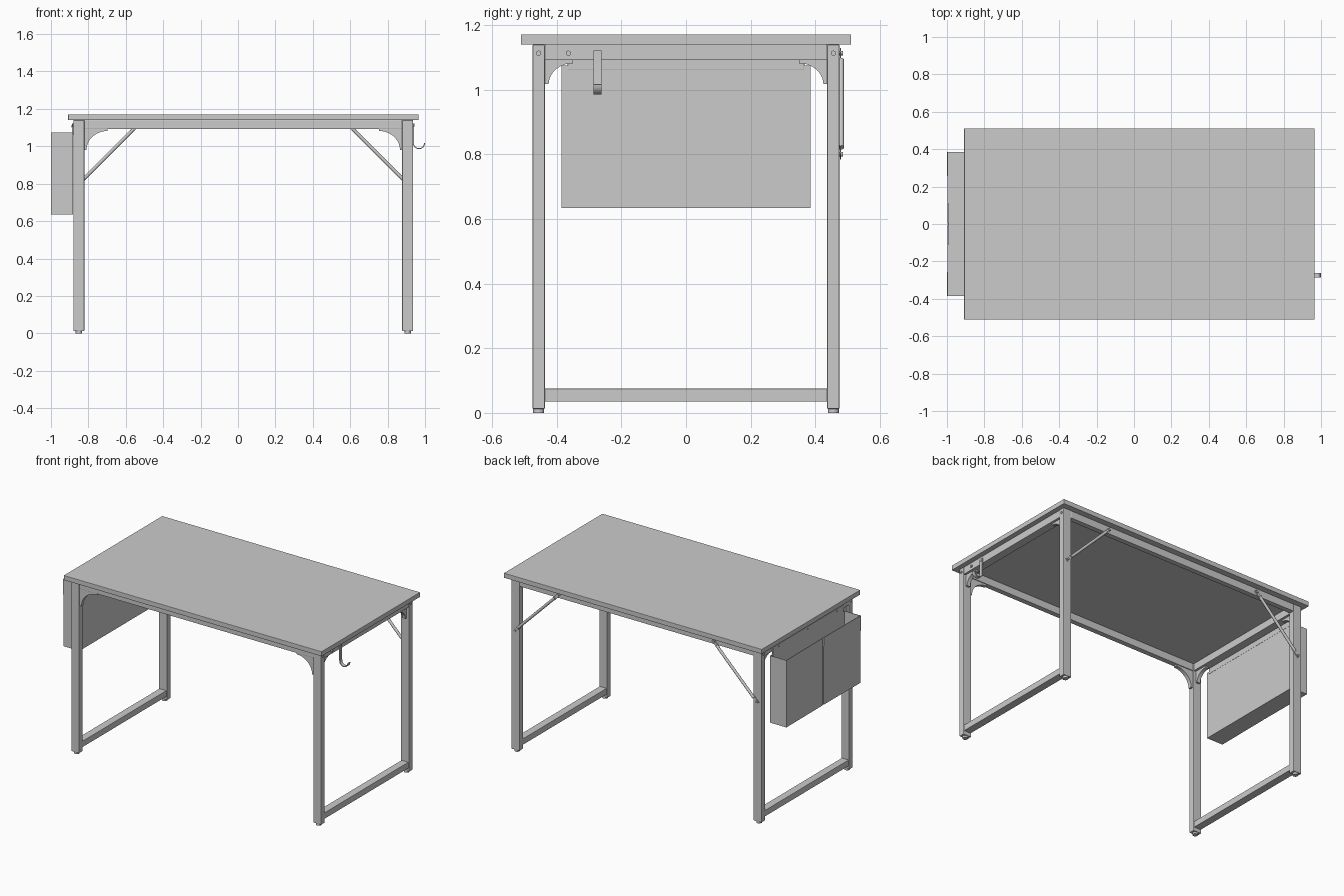
import bpy, bmesh, math
from mathutils import Vector, Matrix

if "Cube" in bpy.data.objects:
    bpy.data.objects.remove(bpy.data.objects["Cube"])


def finish(name, bm, bevel=0.0, smooth=False):
    bmesh.ops.recalc_face_normals(bm, faces=bm.faces[:])
    me = bpy.data.meshes.new(name)
    bm.to_mesh(me)
    bm.free()
    ob = bpy.data.objects.new(name, me)
    bpy.context.collection.objects.link(ob)
    if bevel:
        m = ob.modifiers.new("bevel", "BEVEL")
        m.width, m.segments = bevel, 2
    if smooth:
        bpy.ops.object.select_all(action='DESELECT')
        ob.select_set(True)
        bpy.context.view_layer.objects.active = ob
        bpy.ops.object.shade_smooth_by_angle(angle=math.radians(35))
    return ob


def box(name, lo, hi, bevel=0.0):
    lo, hi = Vector(lo), Vector(hi)
    bm = bmesh.new()
    bmesh.ops.create_cube(bm, size=1)
    for v in bm.verts:
        v.co = (lo + hi) / 2 + Vector(a * b for a, b in zip(v.co, hi - lo))
    return finish(name, bm, bevel)


def rod(name, a, b, r, seg=16):
    a, b = Vector(a), Vector(b)
    d = b - a
    bm = bmesh.new()
    mat = Matrix.Translation((a + b) / 2) @ d.to_track_quat('Z', 'Y').to_matrix().to_4x4()
    bmesh.ops.create_cone(bm, cap_ends=True, segments=seg, radius1=r, radius2=r,
                          depth=d.length, matrix=mat)
    return finish(name, bm, smooth=True)


def prism(name, pts, shift, smooth=True):
    """Extrude a closed planar outline along a vector."""
    bm = bmesh.new()
    f = bm.faces.new([bm.verts.new(p) for p in pts])
    g = bmesh.ops.extrude_face_region(bm, geom=[f])
    bmesh.ops.translate(bm, vec=shift,
                        verts=[e for e in g["geom"] if isinstance(e, bmesh.types.BMVert)])
    return finish(name, bm, smooth=smooth)


def gusset(name, corner, along, w, h, shift):
    """Corner bracket with a concave elliptical edge."""
    c, a = Vector(corner), Vector(along)
    pts = [c]
    for i in range(11):
        t = i / 10 * math.pi / 2
        u = 0.012 + (w - 0.012) * (1 - math.cos(t))
        v = 0.010 + (h - 0.010) * (1 - math.sin(t))
        pts.append(c + a * u - Vector((0, 0, v)))
        if i == 0:
            pts.insert(1, c - Vector((0, 0, h)))
    pts.append(c + a * w)
    return prism(name, pts, shift)


# Tabletop
box("tabletop", (-0.908, -0.511, 1.14), (0.965, 0.511, 1.171), 0.002)

LEGS_X = (("left", -0.88, -0.822, -1), ("right", 0.878, 0.936, 1))
Y0, Y1, RAIL = 0.437, 0.475, 1.092

# Long rails
for side, s in (("front", -1), ("back", 1)):
    ys = sorted((s * (Y0 + 0.002), s * (Y1 - 0.002)))
    box(side + "_rail", (-0.822, ys[0], RAIL), (0.878, ys[1], 1.14), 0.002)

for end, x0, x1, d in LEGS_X:
    xm = (x0 + x1) / 2
    outer = x1 if d > 0 else x0
    inner = x0 if d > 0 else x1

    # End frame rails
    box(end + "_top_rail", (x0 + .002, -Y0, RAIL), (x1 - .002, Y0, 1.14), 0.002)
    box(end + "_bottom_rail", (x0 + .004, -Y0, 0.035), (x1 - .004, Y0, 0.075), 0.002)

    # Legs, feet, side gussets and leg bolts
    for side, s in (("front", -1), ("back", 1)):
        ys = sorted((s * Y0, s * Y1))
        n = f"{side}_{end}_"
        box(n + "leg", (x0, ys[0], 0.012), (x1, ys[1], 1.14), 0.003)
        ym = s * (Y0 + Y1) / 2
        rod(n + "foot", (xm, ym, 0), (xm, ym, 0.014), 0.017, 20)
        gusset(n + "side_gusset", (xm - 0.012, s * Y0, RAIL), (0, -s, 0),
               0.088, 0.075, (0.024, 0, 0))
        rod(n + "bolt", (outer - d * .002, ym, 1.113), (outer + d * .005, ym, 1.113), 0.008)

    # Front gusset
    gusset(f"front_{end}_gusset", (inner, -0.468, RAIL), (-d, 0, 0),
           0.125, 0.112, (0, 0.024, 0))

    # Back diagonal brace with bolts
    a = Vector((inner + d * 0.028, 0.480, 0.80))
    b = Vector((inner - d * 0.285, 0.480, 1.113))
    t = (b - a).normalized()
    rod(end + "_brace", a + t * 0.03, b - t * 0.03, 0.009)
    nrm = Vector((-t.z, 0, t.x)) * 0.010
    for k, p, q in (("lower", a - t * .012, a + t * .05), ("upper", b - t * .05, b + t * .012)):
        prism(f"{end}_brace_{k}_tab", [p + nrm - Vector((0, .004, 0)), q + nrm - Vector((0, .004, 0)),
              q - nrm - Vector((0, .004, 0)), p - nrm - Vector((0, .004, 0))], (0, .004, 0), False)
    for k, p in (("lower", a), ("upper", b)):
        rod(f"{end}_brace_{k}_bolt", (p.x, 0.472, p.z), (p.x, 0.486, p.z), 0.007)

# Hook: flat strip bent into a J
path = [(0.938, 1.122), (0.938, 1.02)]
for i in range(1, 13):
    t = math.pi + i / 12 * math.pi * 1.0
    path.append((0.9675 + 0.0295 * math.cos(t), 1.017 + 0.0295 * math.sin(t)))
inner_side, outer_side = [], []
for i, p in enumerate(path):
    q0, q1 = Vector(path[max(i - 1, 0)]), Vector(path[min(i + 1, len(path) - 1)])
    tan = (q1 - q0).normalized()
    n = Vector((-tan.y, tan.x)) * 0.0025
    inner_side.append(Vector(p) + n)
    outer_side.append(Vector(p) - n)
prism("hook", [(p.x, -0.286, p.y) for p in inner_side + outer_side[::-1]], (0, 0.024, 0))
for i, y in enumerate((-0.274, -0.364)):
    rod(f"hook_screw_{i + 1}", (0.932, y, 1.113), (0.943, y, 1.113), 0.008)

# Storage bag: open walls with a slight inward fold at the middle of the outer face
bm = bmesh.new()
XI, XO, YB, ZB, ZT = -0.883, -0.9975, 0.384, 0.636, 1.075
outline = [(XI, -YB), (XI, YB), (XO, YB), (XO + 0.003, 0.006), (XO + 0.007, 0),
           (XO + 0.003, -0.006), (XO, -YB)]
low = [bm.verts.new((x, y, ZB)) for x, y in outline]
top = [bm.verts.new((x, y, ZT)) for x, y in outline]
bm.faces.new(low)
for i in range(len(low)):
    j = (i + 1) % len(low)
    bm.faces.new((low[i], low[j], top[j], top[i]))
bag = finish("storage_bag", bm)
m = bag.modifiers.new("wall", "SOLIDIFY")
m.thickness, m.offset = 0.005, 0

# Flap that hangs the bag from the end rail
box("bag_hanging_flap", (-0.887, -0.366, 1.06), (-0.880, 0.366, 1.122), 0.002)
for i, y in enumerate((-0.30, 0.0, 0.30)):
    rod(f"bag_screw_{i + 1}", (-0.878, y, 1.108), (-0.890, y, 1.108), 0.007)
